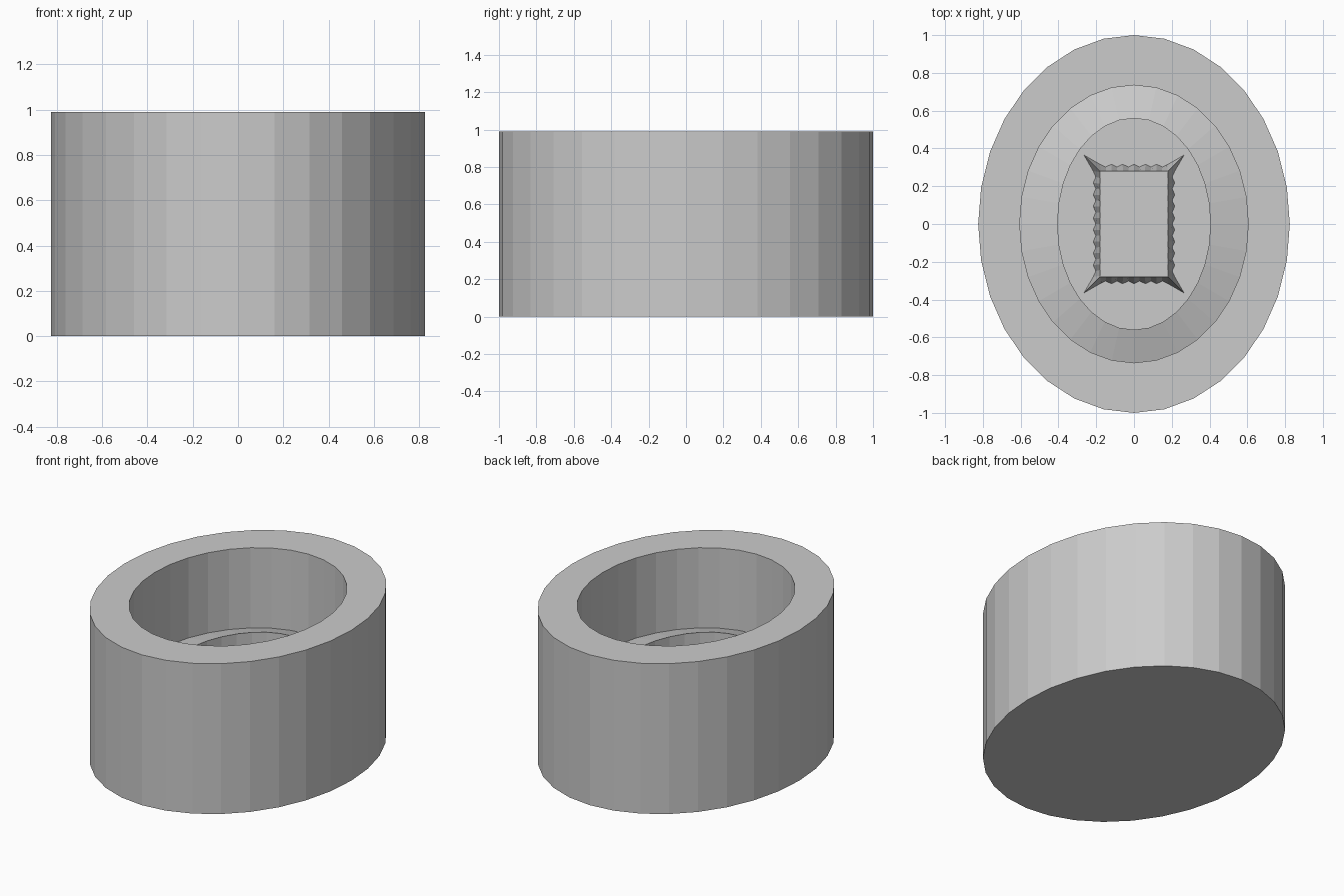
import bpy, bmesh, math

if "Cube" in bpy.data.objects:
    bpy.data.objects.remove(bpy.data.objects["Cube"])

SIDES = 32
FLOOR = 0.28
TABLE_TOP = 0.44


def make_object(name, bm):
    bmesh.ops.recalc_face_normals(bm, faces=bm.faces)
    mesh = bpy.data.meshes.new(name)
    bm.to_mesh(mesh)
    bm.free()
    obj = bpy.data.objects.new(name, mesh)
    bpy.context.collection.objects.link(obj)
    return obj


def bridge(bm, a, b):
    n = len(a)
    for i in range(n):
        j = (i + 1) % n
        bm.faces.new((a[i], a[j], b[j], b[i]))


# Oval drum: outer wall, flat rim, inner wall, sloped ledge, sunken floor
profile = [
    (0.825, 1.0, 0.0), (0.825, 1.0, 0.99),
    (0.605, 0.735, 0.99), (0.605, 0.735, 0.462),
    (0.405, 0.56, 0.518), (0.405, 0.56, FLOOR),
]
bm = bmesh.new()
rings = []
for rx, ry, z in profile:
    rings.append([bm.verts.new((rx * math.cos(2 * math.pi * i / SIDES),
                                ry * math.sin(2 * math.pi * i / SIDES), z))
                  for i in range(SIDES)])
for a, b in zip(rings, rings[1:]):
    bridge(bm, a, b)
bm.faces.new(rings[0])
bm.faces.new(rings[-1])
make_object("oval_drum", bm)


# Draped cloth: flat top, rippled skirt and pointed corners
def skirt_side(half_len, half_wide, folds):
    """Points (along, out) for the top edge and hem of one side, starting at a corner."""
    pts = [((-half_len, half_wide), (-half_len - 0.085, half_wide + 0.085))]
    n = folds * 2
    for i in range(n + 1):
        t = -half_len + 2 * half_len * i / n
        out = half_wide + (0.036 if i % 2 == 0 else 0.022)
        pts.append(((t * 0.98, half_wide), (t, out)))
    return pts


HX, HY = 0.18, 0.28
bm = bmesh.new()
top, hem = [], []
for k in range(4):
    long_side = k % 2 == 1
    along, wide, folds = (HY, HX, 9) if long_side else (HX, HY, 6)
    ang = -k * math.pi / 2
    c, s = round(math.cos(ang)), round(math.sin(ang))
    for (u, v), (hu, hv) in skirt_side(along, wide, folds):
        top.append(bm.verts.new((u * c - v * s, u * s + v * c, TABLE_TOP)))
        hem.append(bm.verts.new((hu * c - hv * s, hu * s + hv * c, FLOOR + 0.005)))
bridge(bm, top, hem)
bm.faces.new(top)
make_object("table_cloth", bm)
